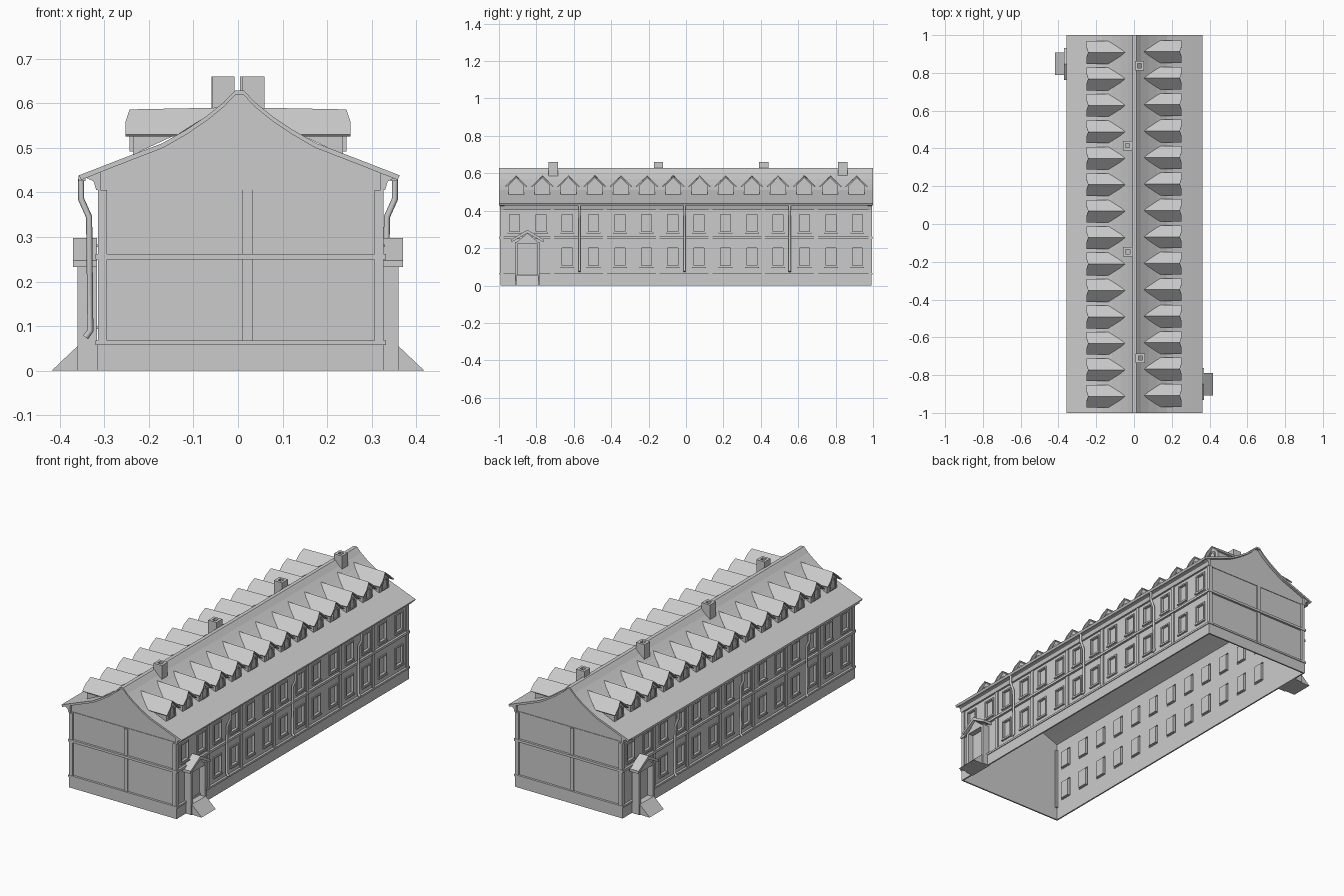
import bpy, bmesh, math
from mathutils import Matrix

cube = bpy.data.objects.get("Cube")
if cube:
    bpy.data.objects.remove(cube, do_unlink=True)

grey = bpy.data.materials.new("plain grey")
grey.use_nodes = True
shade = (0.6, 0.6, 0.6, 1)
grey.diffuse_color = shade
grey.node_tree.nodes["Principled BSDF"].inputs["Base Color"].default_value = shade

SHIFT = 0.006          # walls sit slightly off the roof centre
WX, WY = 0.314, 0.985  # wall half sizes
HALF_TURN = Matrix.Rotation(math.pi, 3, 'Z')


def finish(bm, name, both=True, shift=0.0, recalc=True):
    """Turn a bmesh into an object, optionally repeated by a half turn."""
    if both:
        copy = bmesh.ops.duplicate(bm, geom=bm.verts[:] + bm.edges[:] + bm.faces[:])
        verts = [g for g in copy["geom"] if isinstance(g, bmesh.types.BMVert)]
        bmesh.ops.rotate(bm, verts=verts, cent=(0, 0, 0), matrix=HALF_TURN)
    bmesh.ops.translate(bm, verts=bm.verts[:], vec=(shift, 0, 0))
    if recalc:
        bmesh.ops.recalc_face_normals(bm, faces=bm.faces[:])
    mesh = bpy.data.meshes.new(name)
    bm.to_mesh(mesh)
    bm.free()
    mesh.materials.append(grey)
    ob = bpy.data.objects.new(name, mesh)
    bpy.context.collection.objects.link(ob)
    return ob


def poly(bm, pts):
    return bm.faces.new([bm.verts.new(p) for p in pts])


def prism(bm, pts, axis, a, b):
    """Extrude a closed outline along x (outline in y, z) or y (outline in x, z)."""
    def put(p, t):
        return (t, p[0], p[1]) if axis == 'x' else (p[0], t, p[1])
    lo = [bm.verts.new(put(p, a)) for p in pts]
    hi = [bm.verts.new(put(p, b)) for p in pts]
    n = len(pts)
    bm.faces.new(lo)
    bm.faces.new(hi[::-1])
    for i in range(n):
        j = (i + 1) % n
        bm.faces.new((lo[j], lo[i], hi[i], hi[j]))


def box(bm, x0, x1, y0, y1, z0, z1):
    prism(bm, [(y0, z0), (y1, z0), (y1, z1), (y0, z1)], 'x', x0, x1)


def framed(bm, pts, x, proud, width, depth):
    """Raised surround facing +x with a pane sunk into it."""
    n = len(pts)
    back = [bm.verts.new((x, *p)) for p in pts]
    front = [bm.verts.new((x + proud, *p)) for p in pts]
    for i in range(n):
        j = (i + 1) % n
        bm.faces.new((back[i], back[j], front[j], front[i]))
    face = bm.faces.new(front)
    face.normal_update()
    bmesh.ops.inset_individual(bm, faces=[face], thickness=width, depth=0)
    pane = bmesh.ops.extrude_discrete_faces(bm, faces=[face])["faces"][0]
    rim = [e for e in bm.edges if e.is_boundary and e.verts[0].co.x > x + proud / 2]
    inner = [v for v in pane.verts]
    bmesh.ops.translate(bm, verts=inner, vec=(-depth, 0, 0))
    bmesh.ops.bridge_loops(bm, edges=rim)


# Layout of the long sides
cols = [-0.917 + 0.141 * i for i in range(14)]
rows = [(0.1, 0.208), (0.283, 0.387)]
HW = 0.034


def has_window(c, r):
    return not (r == 0 and c < 2)


# Long walls with window openings
bm = bmesh.new()
ys = sorted([-WY, WY] + [c + s * HW for c in cols for s in (-1, 1)])
zs = [0.0, *rows[0], *rows[1], 0.44]
for i in range(len(ys) - 1):
    for j in range(len(zs) - 1):
        if i % 2 and j % 2 and has_window(i // 2, j // 2):
            continue
        y0, y1, z0, z1 = ys[i], ys[i + 1], zs[j], zs[j + 1]
        poly(bm, [(WX, y0, z0), (WX, y1, z0), (WX, y1, z1), (WX, y0, z1)])
bmesh.ops.remove_doubles(bm, verts=bm.verts[:], dist=0.0001)
finish(bm, "long_walls", shift=SHIFT, recalc=False)

# Windows with surrounds and sills
bm = bmesh.new()
sills = bmesh.new()
for r, (z0, z1) in enumerate(rows):
    for c, y in enumerate(cols):
        if has_window(c, r):
            framed(bm, [(y - HW, z0), (y + HW, z0), (y + HW, z1), (y - HW, z1)],
                   WX, 0.006, 0.01, 0.014)
            box(sills, WX, WX + 0.01, y - HW - 0.003, y + HW + 0.003, z0 - 0.006, z0)
finish(bm, "windows", shift=SHIFT, recalc=False)
finish(sills, "window_sills", shift=SHIFT)

# Flared roof, one thin shell
half = [(0.36, 0.438), (0.27, 0.473), (0.173, 0.51), (0.12, 0.54), (0.075, 0.57),
        (0.035, 0.602), (0.018, 0.62), (0.01, 0.628)]
top = half + [(-x, z) for x, z in reversed(half)]
under = [(x * 0.985, z - 0.01) for x, z in reversed(top)]
bm = bmesh.new()
prism(bm, top + under, 'y', -1, 1)
finish(bm, "roof", both=False, shift=0.003)

# Gable end walls
bm = bmesh.new()
inside = [(x, z - 0.004) for x, z in top if abs(x) < WX]
outline = [(-WX, 0), (WX, 0), (WX, 0.452)] + inside + [(-WX, 0.452)]
poly(bm, [(x, -WY, z) for x, z in outline])
finish(bm, "gable_walls", shift=SHIFT, recalc=False)

# Plinth, string courses and eaves cornice
for name, z0, z1, out in [("plinth", 0, 0.058, 0.008), ("base_band", 0.058, 0.068, 0.012),
                          ("middle_band", 0.249, 0.262, 0.012)]:
    bm = bmesh.new()
    box(bm, WX, WX + out, -WY - out, WY + out, z0, z1)
    box(bm, -WX - out, WX + out, -WY - out, -WY, z0, z1)
    finish(bm, name, shift=SHIFT)
bm = bmesh.new()
prism(bm, [(WX, 0.405), (0.324, 0.405), (0.33, 0.425), (0.348, 0.433), (WX, 0.452)], 'y', -0.995, 0.995)
finish(bm, "eaves_cornice", shift=SHIFT)
bm = bmesh.new()
box(bm, 0.342, 0.358, -0.97, 0.97, 0.426, 0.438)
finish(bm, "gutters")

# Pilasters on the sides and the ends
bm = bmesh.new()
for y in [-0.715 + 0.282 * i for i in range(6)]:
    box(bm, WX, WX + 0.006, y - 0.01, y + 0.01, 0.068, 0.405)
for s in (-1, 1):
    box(bm, WX - 0.014, WX + 0.006, s * WY - 0.01, s * WY + 0.01, 0.068, 0.405)
box(bm, 0.004, 0.026, -WY - 0.006, -WY, 0.068, 0.405)
box(bm, -WX, WX, -WY - 0.003, -WY, 0.405, 0.41)
finish(bm, "pilasters", shift=SHIFT)

# Dormers
walls, roofs, panes = bmesh.new(), bmesh.new(), bmesh.new()
for i in range(14):
    y = -0.908 + 0.14 * i
    fx, w = 0.236, 0.042
    poly(walls, [(fx, y - w, 0.484), (fx, y + w, 0.484), (fx, y + w, 0.536),
                 (fx, y, 0.578), (fx, y - w, 0.536)])
    for s in (-1, 1):
        poly(walls, [(fx, y + s * w, 0.484), (fx, y + s * w, 0.536), (0.125, y + s * w, 0.536)])
    ridge = [roofs.verts.new(p) for p in ((0.243, y, 0.586), (0.04, y, 0.59))]
    for s in (-1, 1):
        edge = [roofs.verts.new(p) for p in ((0.135, y + s * 0.06, 0.53), (0.252, y + s * 0.06, 0.53),
                                             (0.252, y + s * 0.03, 0.559))]
        loop = [ridge[0], ridge[1]] + edge
        roofs.faces.new(loop if s < 0 else loop[::-1])
    arch = [(y + 0.024 * math.cos(a), 0.53 + 0.024 * math.sin(a))
            for a in [math.pi * k / 8 for k in range(9)]]
    framed(panes, [(y - 0.024, 0.492), (y + 0.024, 0.492)] + arch, fx, 0.007, 0.007, 0.005)
finish(walls, "dormer_walls")
roof = finish(roofs, "dormer_roofs", recalc=False)
mod = roof.modifiers.new("thickness", 'SOLIDIFY')
mod.thickness = 0.006
mod.offset = -1
finish(panes, "dormer_windows", recalc=False)

# Chimneys with open flues
bm = bmesh.new()
for x, y in [(0.034, -0.71), (-0.033, -0.147), (-0.034, 0.415), (0.029, 0.838)]:
    r = 0.025
    for a, b in ((r, 0.011), (0.011, r)):
        for s in (-1, 1):
            if a == r:
                box(bm, x - r, x + r, y + s * r, y + s * b, 0.56, 0.66)
            else:
                box(bm, x + s * r, x + s * a, y - 0.011, y + 0.011, 0.56, 0.66)
finish(bm, "chimneys", both=False)

# Entrance porches with gabled hood, door and ramp
PY = -0.848
bm = bmesh.new()
for s in (-1, 1):
    box(bm, 0.316, 0.36, PY + s * 0.052, PY + s * 0.066, 0, 0.232)
box(bm, 0.316, 0.36, PY - 0.052, PY + 0.052, 0, 0.055)
box(bm, 0.316, 0.328, PY - 0.052, PY + 0.052, 0.055, 0.225)
prism(bm, [(PY - 0.066, 0.225), (PY + 0.066, 0.225), (PY, 0.28)], 'x', 0.316, 0.358)
finish(bm, "porch_frames")
bm = bmesh.new()
for s in (-1, 1):
    prism(bm, [(PY, 0.298), (PY + s * 0.085, 0.247), (PY + s * 0.085, 0.232), (PY, 0.28)],
          'x', 0.316, 0.37)
finish(bm, "porch_roofs")
bm = bmesh.new()
prism(bm, [(0.36, 0), (0.418, 0), (0.36, 0.055)], 'y', PY - 0.06, PY + 0.06)
finish(bm, "porch_ramps")

# Downpipes
path = [(0.352, 0.43), (0.352, 0.385), (0.334, 0.345), (0.331, 0.09), (0.342, 0.075)]
for k, side in ((1, "left"), (-1, "right")):
    curve = bpy.data.curves.new(side + "_downpipes", 'CURVE')
    curve.dimensions = '3D'
    curve.bevel_depth = 0.007
    curve.bevel_resolution = 1
    curve.use_fill_caps = True
    curve.materials.append(grey)
    for y in (-0.57, -0.008, 0.555):
        line = curve.splines.new('POLY')
        line.points.add(len(path) - 1)
        for point, (x, z) in zip(line.points, path):
            point.co = (k * x, k * y, z, 1)
    bpy.context.collection.objects.link(bpy.data.objects.new(side + "_downpipes", curve))
